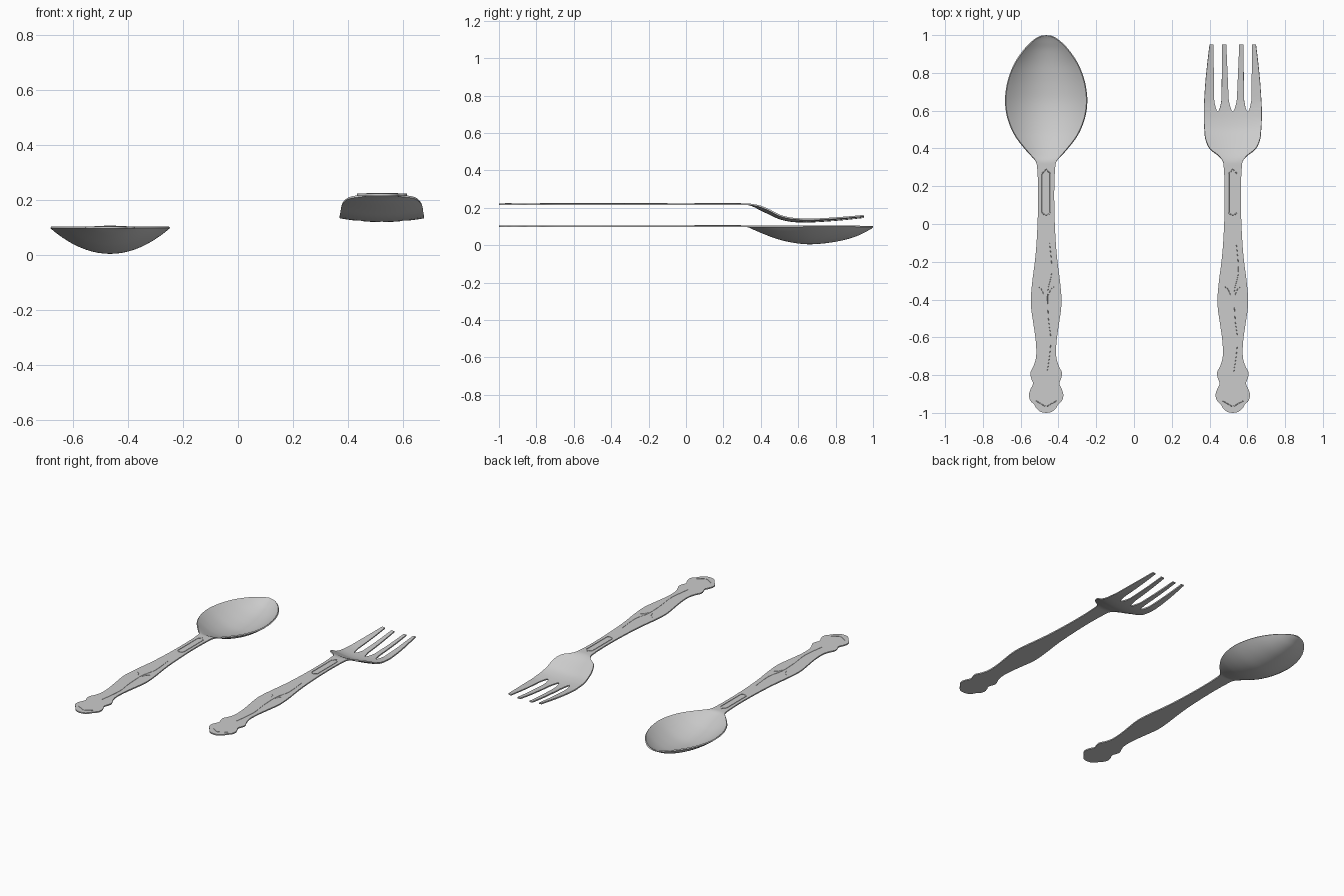
import bpy, bmesh, math
from mathutils import Vector

if "Cube" in bpy.data.objects:
    bpy.data.objects.remove(bpy.data.objects["Cube"])

THICK = 0.008


def spline(points, steps=4):
    """Catmull-Rom samples through points of any dimension."""
    pts = [Vector(p) for p in points]
    out = []
    for i in range(len(pts) - 1):
        p0, p1, p2 = pts[max(i - 1, 0)], pts[i], pts[i + 1]
        p3 = pts[min(i + 2, len(pts) - 1)]
        for s in range(steps):
            t = s / steps
            out.append(0.5 * (2 * p1 + (p2 - p0) * t + (2 * p0 - 5 * p1 + 4 * p2 - p3) * t * t
                              + (3 * p1 - p0 - 3 * p2 + p3) * t ** 3))
    return out + [pts[-1]]


def finish(obj, name):
    """Apply modifiers / curve bevels and shade smooth."""
    obj.name = name
    bpy.ops.object.select_all(action='DESELECT')
    obj.select_set(True)
    bpy.context.view_layer.objects.active = obj
    bpy.ops.object.convert(target='MESH')
    bpy.ops.object.shade_smooth_by_angle(angle=math.radians(40))


def sheet(name, cx, stations, lanes, cols):
    """Stamped sheet: stations are (y, half width, centre z, edge z)."""
    bm = bmesh.new()
    rows = []
    for y, w, zc, ze in spline(stations):
        w = max(w, 0)
        row = []
        for xl, xr in lanes(y, w):
            lane = []
            for c in range(cols + 1):
                x = xl + (xr - xl) * c / cols
                u = x / w if w > 1e-6 else 1
                lane.append(bm.verts.new((cx + x, y, zc + (ze - zc) * u * u)))
            row.append(lane)
        rows.append(row)
    for a, b in zip(rows, rows[1:]):
        for la, lb in zip(a, b):
            for c in range(cols):
                bm.faces.new((la[c], la[c + 1], lb[c + 1], lb[c]))
    bmesh.ops.remove_doubles(bm, verts=bm.verts, dist=1e-5)
    mesh = bpy.data.meshes.new(name)
    bm.to_mesh(mesh)
    bm.free()
    obj = bpy.data.objects.new(name, mesh)
    bpy.context.collection.objects.link(obj)
    mod = obj.modifiers.new("thickness", 'SOLIDIFY')
    mod.thickness, mod.offset = THICK, -1
    finish(obj, name)


def ridge(name, cx, z, path, cyclic=False, r=0.0025):
    """Thin raised line on the handle."""
    cu = bpy.data.curves.new(name, 'CURVE')
    cu.dimensions = '3D'
    cu.bevel_depth, cu.bevel_resolution = r, 1
    sp = cu.splines.new('POLY')
    sp.points.add(len(path) - 1)
    for p, (x, y) in zip(sp.points, path):
        p.co = (cx + x, y, z, 1)
    sp.use_cyclic_u = cyclic
    obj = bpy.data.objects.new(name, cu)
    bpy.context.collection.objects.link(obj)
    finish(obj, name)


# Handle outline shared by both pieces: (y, half width)
HANDLE = [(-1, 0), (-.995, .028), (-.975, .052), (-.955, .064), (-.935, .084), (-.905, .091),
          (-.875, .083), (-.845, .07), (-.815, .08), (-.785, .083), (-.75, .066), (-.7, .053),
          (-.62, .055), (-.52, .069), (-.45, .079), (-.39, .081), (-.3, .073), (-.2, .06),
          (-.1, .051), (.05, .044), (.2, .043), (.3, .048)]
# Spoon bowl: (y, half width, depth of inner surface)
BOWL = [(.335, .056, .002), (.365, .08, .015), (.4, .11, .03), (.45, .149, .05), (.5, .178, .067),
        (.57, .203, .083), (.65, .213, .092), (.73, .205, .088), (.8, .185, .078),
        (.86, .157, .065), (.92, .115, .045), (.96, .077, .025), (.985, .043, .011), (1, 0, 0)]
# Fork head: (y, half width, centre z, edge z)
HEAD = [(.335, .054, .222, .223), (.365, .077, .212, .219), (.4, .12, .194, .211),
        (.45, .143, .17, .19), (.5, .149, .147, .164), (.55, .152, .135, .15),
        (.595, .152, .130, .145), (.605, .152, .1295, .1445), (.62, .152, .129, .143),
        (.66, .15, .129, .142), (.75, .144, .134, .146), (.85, .134, .142, .153),
        (.95, .122, .153, .162)]


def fork_lanes(y, w):
    """Four lanes that split into tines past the root of the slots."""
    c = .52 * w if y <= .595 else .079
    t = max(0, y - .596)
    open_ = min(1, t / .06) ** .5
    ho, hm = (.019 + .012 * t) * open_, (.019 + .043 * t) * open_
    e = [-w, -c - ho, -c + ho, -hm, hm, c - ho, c + ho, w]
    return list(zip(e[0::2], e[1::2]))


SX, FX, SZ, FZ = -.465, .523, .105, .224
sheet("spoon", SX, [(y, w, SZ, SZ) for y, w in HANDLE]
      + [(y, w, SZ - d, SZ - .03 * max(0, y - .9)) for y, w, d in BOWL],
      lambda y, w: [(-w, w)], 20)
sheet("fork", FX, [(y, w, FZ, FZ) for y, w in HANDLE] + HEAD, fork_lanes, 5)

# Raised handle decoration
loop = [(.021 * math.cos(a), (.265 if i < 7 else .062) + .014 * math.sin(a))
        for i, a in enumerate([k * math.pi / 6 for k in range(7)]
                              + [k * math.pi / 6 for k in range(6, 13)])]
loop.insert(4, (0, .292))
del loop[3]
vine = [tuple(p) for p in spline([(.018, -.1), (.03, -.25), (.008, -.36), (.012, -.5),
                                  (.024, -.6), (.02, -.68), (.006, -.78)], 5)]
crest = [tuple(p) for p in spline([(-.056, -.935), (-.03, -.95), (0, -.965), (.03, -.95), (.058, -.935)])]
for label, cx, z in (("spoon", SX, SZ), ("fork", FX, FZ)):
    ridge(label + "_neck_loop", cx, z, loop, True)
    ridge(label + "_vine", cx, z, vine, r=.0015)
    ridge(label + "_crest", cx, z, crest, r=.002)
    for s in (-1, 1):
        leaf = [(s * .045, -.33), (s * .025, -.345), (s * .012, -.375)]
        ridge(label + "_leaf", cx, z, leaf, r=.0015)
